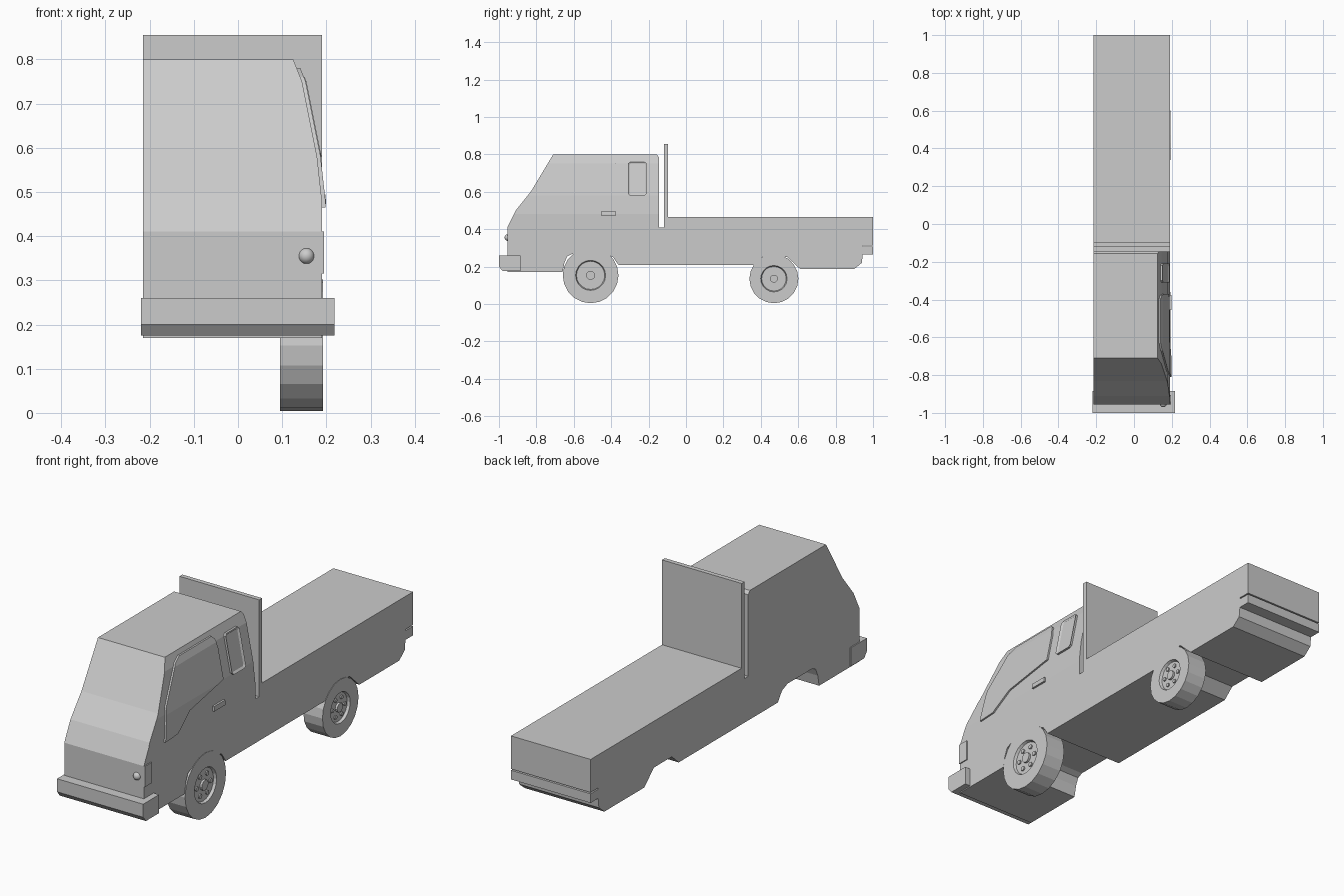
import bpy, bmesh, math
from mathutils import Matrix, Vector

cube = bpy.data.objects.get("Cube")
if cube:
    bpy.data.objects.remove(cube, do_unlink=True)

grey = bpy.data.materials.new("plain_grey")
grey.use_nodes = True
grey.diffuse_color = (0.6, 0.6, 0.6, 1)
for node in grey.node_tree.nodes:
    if node.type == 'BSDF_PRINCIPLED':
        node.inputs["Base Color"].default_value = (0.6, 0.6, 0.6, 1)

X_FLAT, X_SIDE = -0.215, 0.19
# Lean of the cab side: height and x
LEAN = [(0.48, X_SIDE), (0.58, 0.179), (0.75, 0.145), (0.8, 0.125)]


def side_x(z):
    if z <= LEAN[0][0]:
        return X_SIDE
    for (z0, x0), (z1, x1) in zip(LEAN, LEAN[1:]):
        if z <= z1:
            return x0 + (x1 - x0) * (z - z0) / (z1 - z0)
    return LEAN[-1][1]


def finish(bm, name):
    bmesh.ops.recalc_face_normals(bm, faces=bm.faces[:])
    mesh = bpy.data.meshes.new(name)
    bm.to_mesh(mesh)
    bm.free()
    mesh.materials.append(grey)
    obj = bpy.data.objects.new(name, mesh)
    bpy.context.collection.objects.link(obj)
    return obj


def prism(points, x0, x1):
    """Extrude a side outline (y, z) from x0 to x1; also return its x1 face."""
    bm = bmesh.new()
    base = bm.faces.new([bm.verts.new((x0, y, z)) for y, z in points])
    ext = bmesh.ops.extrude_face_region(bm, geom=[base], use_keep_orig=True)["geom"]
    bmesh.ops.translate(bm, vec=(x1 - x0, 0, 0),
                        verts=[g for g in ext if isinstance(g, bmesh.types.BMVert)])
    outer = [g for g in ext if isinstance(g, bmesh.types.BMFace)][0]
    bmesh.ops.recalc_face_normals(bm, faces=bm.faces[:])
    return bm, outer


def lean(bm):
    """Split at the bend heights and lean the side inwards."""
    for z, _ in LEAN[:-1]:
        bmesh.ops.bisect_plane(bm, geom=bm.verts[:] + bm.edges[:] + bm.faces[:],
                               plane_co=(0, 0, z), plane_no=(0, 0, 1))
    for v in bm.verts:
        if v.co.x > 0:
            v.co.x += side_x(v.co.z) - X_SIDE


def side_panel(name, points, height, rim=0, sink=0):
    bm, outer = prism(points, X_SIDE - 0.01, X_SIDE + height)
    if rim:
        bmesh.ops.inset_region(bm, faces=[outer], thickness=rim, depth=0)
        for v in outer.verts:
            v.co.x -= sink
    lean(bm)
    return finish(bm, name)


def box(y0, y1, z0, z1):
    return [(y0, z0), (y1, z0), (y1, z1), (y0, z1)]


# Cab and bed in one outline, with wheel arches, cab gap and tail slot
outline = [
    (-0.955, 0.17), (-0.66, 0.17), (-0.65, 0.22), (-0.635, 0.255), (-0.61, 0.267),
    (-0.43, 0.267), (-0.39, 0.25), (-0.36, 0.207),
    (0.36, 0.207), (0.41, 0.252), (0.54, 0.252), (0.585, 0.21), (0.61, 0.187),
    (0.9, 0.187), (0.94, 0.22), (0.945, 0.265), (1, 0.265),
    (1, 0.307), (0.945, 0.307), (0.945, 0.313), (1, 0.313), (1, 0.465),
    (-0.118, 0.465), (-0.118, 0.41), (-0.145, 0.41), (-0.145, 0.785), (-0.157, 0.8),
    (-0.71, 0.8), (-0.83, 0.6), (-0.91, 0.5), (-0.955, 0.41),
]
body, _ = prism(outline, X_FLAT, X_SIDE)
lean(body)
finish(body, "cab_and_bed")

# Headboard behind the cab
finish(prism(box(-0.118, -0.097, 0.41, 0.855), X_FLAT, X_SIDE)[0], "headboard")

# Front bumper
bumper = [(-0.98, 0.175), (-0.885, 0.175), (-0.885, 0.26), (-1, 0.26), (-1, 0.2)]
finish(prism(bumper, -0.22, 0.218)[0], "front_bumper")

# Door window, rear window, handle and corner lamp
door = [(-0.81, 0.465), (-0.72, 0.47), (-0.62, 0.54), (-0.37, 0.585), (-0.37, 0.72),
        (-0.378, 0.765), (-0.395, 0.78), (-0.63, 0.78), (-0.67, 0.76), (-0.78, 0.61)]
side_panel("door_window", door, 0.008)
rear = [(-0.31, 0.59), (-0.3, 0.58), (-0.22, 0.58), (-0.21, 0.59),
        (-0.21, 0.75), (-0.22, 0.76), (-0.3, 0.76), (-0.31, 0.75)]
side_panel("rear_side_window", rear, 0.01, rim=0.01, sink=0.006)
side_panel("door_handle", box(-0.455, -0.375, 0.473, 0.495), 0.009)
side_panel("corner_lamp", box(-0.955, -0.905, 0.315, 0.41), 0.005)

# Round headlamp
bm = bmesh.new()
bmesh.ops.create_uvsphere(bm, u_segments=16, v_segments=8, radius=0.018,
                          matrix=Matrix.Translation((0.155, -0.952, 0.355)))
for f in bm.faces:
    f.smooth = True
finish(bm, "headlamp")


def add_cylinder(bm, centre, radius, depth, sides):
    turn = Matrix.Rotation(math.pi / 2, 4, 'Y')
    return bmesh.ops.create_cone(bm, cap_ends=True, segments=sides, radius1=radius,
                                 radius2=radius, depth=depth,
                                 matrix=Matrix.Translation(centre) @ turn)["verts"]


# Wheels with a sunken rim, a hub and a ring of nuts
def wheel(name, y, radius):
    x0, x1 = 0.095, X_SIDE + 0.002
    z = radius + 0.004
    bm = bmesh.new()
    add_cylinder(bm, ((x0 + x1) / 2, y, z), radius, x1 - x0, 20)
    cap = max(bm.faces, key=lambda f: f.calc_center_median().x)
    bmesh.ops.inset_region(bm, faces=[cap], thickness=radius * 0.46)
    bmesh.ops.inset_region(bm, faces=[cap], thickness=0.005)
    for v in cap.verts:
        v.co.x -= 0.012
    x = x1 - 0.01
    add_cylinder(bm, (x, y, z), radius * 0.16, 0.016, 12)
    for i in range(6):
        a = math.tau * i / 6
        centre = Vector((x, y + math.cos(a) * radius * 0.34, z + math.sin(a) * radius * 0.34))
        add_cylinder(bm, centre, radius * 0.07, 0.008, 8)
    finish(bm, name)


wheel("front_wheel", -0.51, 0.149)
wheel("rear_wheel", 0.47, 0.131)
